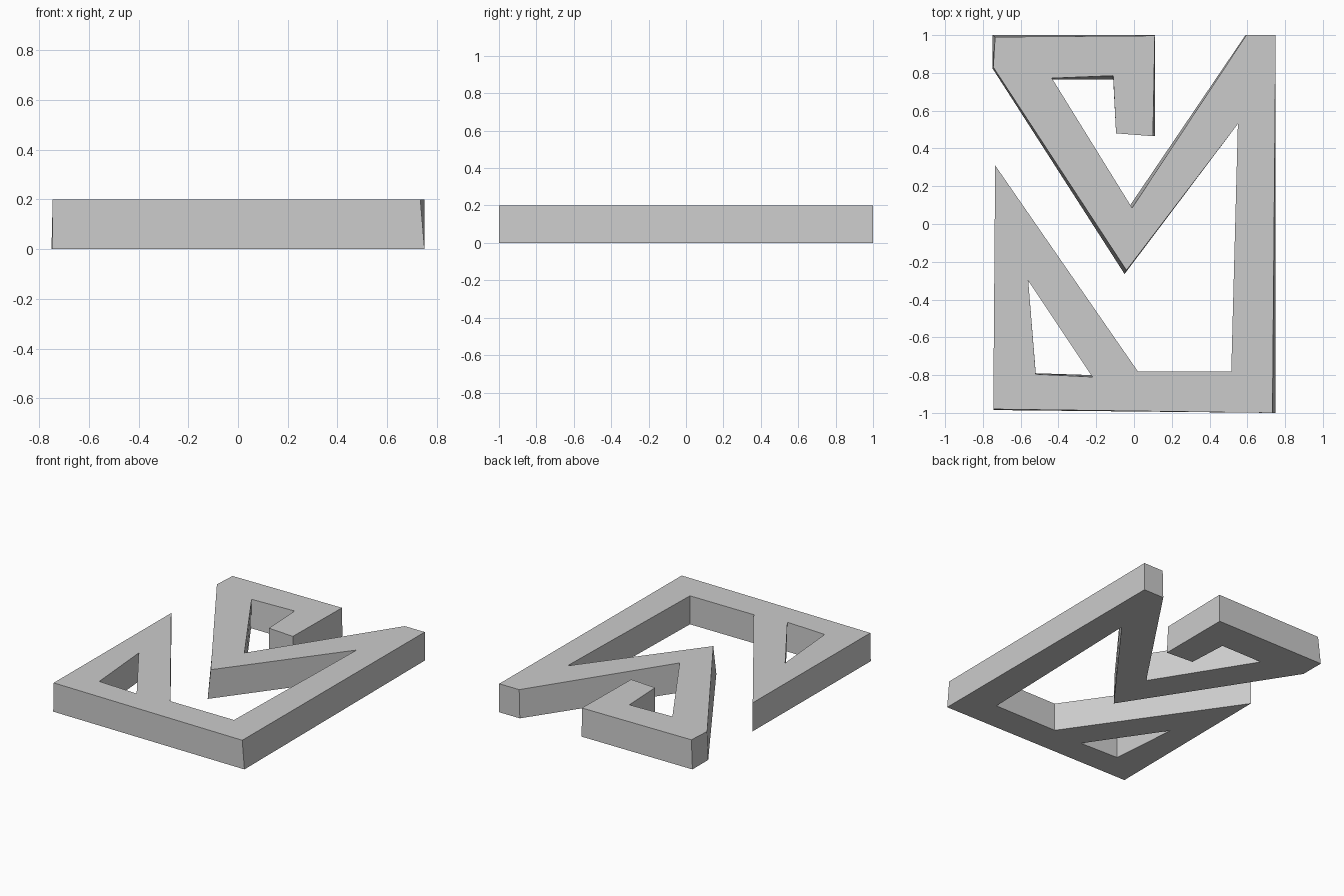
import bpy
import bmesh
from mathutils import Vector

cube = bpy.data.objects.get("Cube")
if cube:
    bpy.data.objects.remove(cube, do_unlink=True)

HEIGHT = 0.2

# Bottom outline of the folded ribbon: x, y
outline = [
    (-0.745, -0.985), (0.75, -1.0), (0.75, 1.0), (0.59, 1.0),
    (-0.02, 0.1), (-0.435, 0.765), (-0.11, 0.765), (-0.095, 0.48),
    (0.11, 0.465), (0.11, 1.0), (-0.75, 1.0), (-0.75, 0.825),
    (-0.05, -0.265), (0.55, 0.53), (0.515, -0.78), (0.02, -0.78),
    (-0.735, 0.31),
]
# Triangular opening in the lower left corner
opening = [(-0.56, -0.3), (-0.52, -0.79), (-0.22, -0.8)]

# Slight lean of some corners at the top: index -> shift
lean = {
    0: (0, 0.005), 1: (-0.017, 0), 3: (0.005, 0), 4: (0.01, -0.015),
    5: (0, 0.007), 6: (0, 0.02), 8: (-0.01, 0), 9: (0, -0.003),
    10: (0.015, -0.01), 11: (0.005, 0.005), 12: (0.01, 0.02),
    18: (0, -0.005), 19: (0, -0.01),
}

bm = bmesh.new()


def add_loop(points):
    verts = [bm.verts.new((x, y, 0)) for x, y in points]
    for a, b in zip(verts, verts[1:] + verts[:1]):
        bm.edges.new((a, b))
    return verts


# Fill the flat shape, then raise it into a solid slab
base = add_loop(outline) + add_loop(opening)
bmesh.ops.triangle_fill(bm, use_beauty=True, edges=bm.edges[:], normal=(0, 0, 1))
shifts = {(v.co.x, v.co.y): lean.get(i, (0, 0)) for i, v in enumerate(base)}
raised = bmesh.ops.extrude_face_region(bm, geom=bm.faces[:], use_keep_orig=True)
for v in raised["geom"]:
    if isinstance(v, bmesh.types.BMVert):
        dx, dy = shifts[(v.co.x, v.co.y)]
        v.co += Vector((dx, dy, HEIGHT))
bmesh.ops.recalc_face_normals(bm, faces=bm.faces[:])

mesh = bpy.data.meshes.new("folded_ribbon")
bm.to_mesh(mesh)
bm.free()
slab = bpy.data.objects.new("folded_ribbon", mesh)
bpy.context.collection.objects.link(slab)

# Plain grey surface
grey = bpy.data.materials.new("light_grey")
grey.use_nodes = True
colour = (0.6, 0.6, 0.6, 1)
grey.diffuse_color = colour
grey.node_tree.nodes["Principled BSDF"].inputs["Base Color"].default_value = colour
mesh.materials.append(grey)
